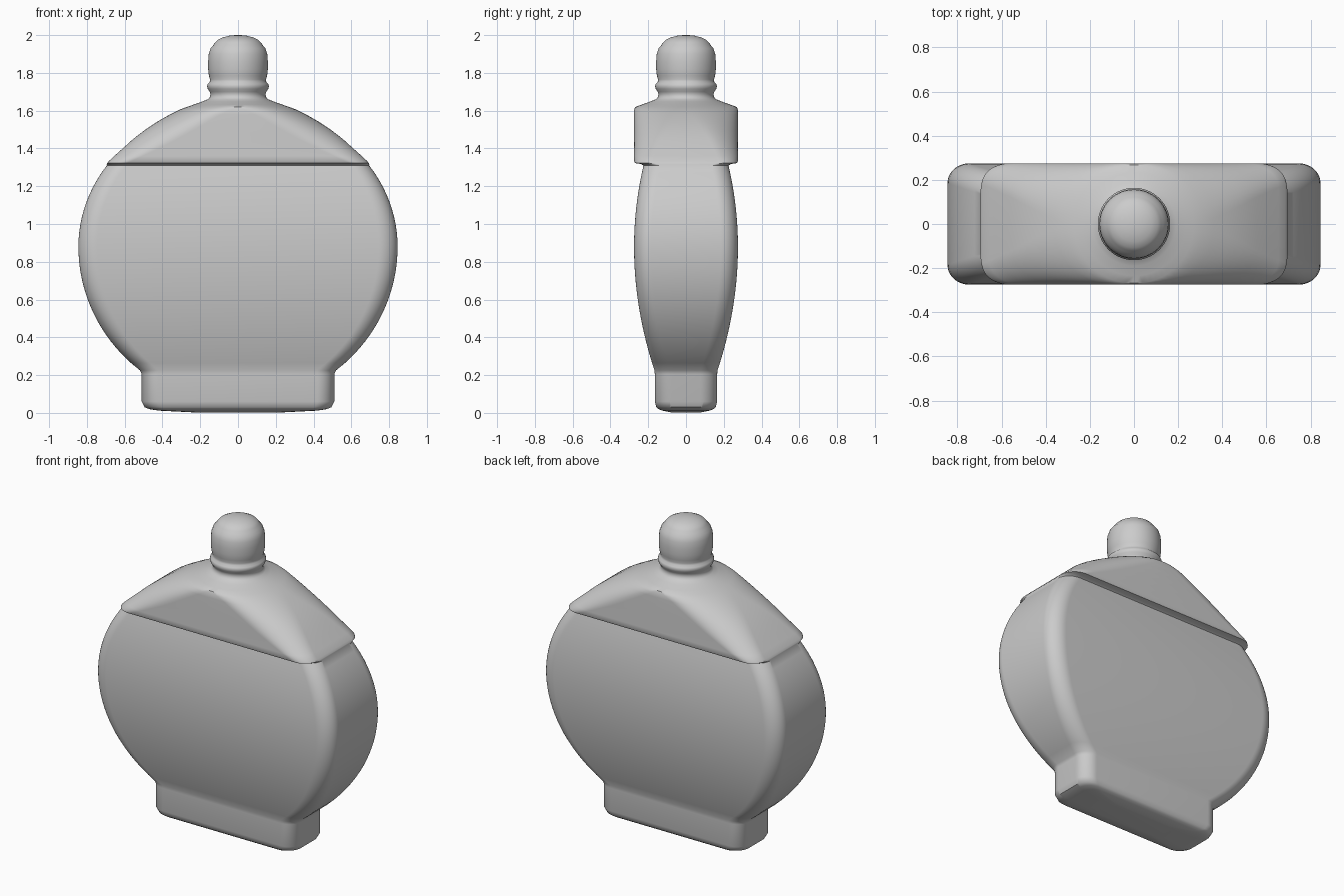
import bpy, bmesh, math

N = 14  # segments per rounded corner


def section(z, hw, hd, rx, ry):
    """Rounded rectangle with elliptical corners at height z."""
    rx, ry = min(rx, hw), min(ry, hd)
    pts = []
    for q, (sx, sy) in enumerate([(1, 1), (-1, 1), (-1, -1), (1, -1)]):
        for i in range(N + 1):
            a = (q + i / N) * math.pi / 2
            pts.append((sx * (hw - rx) + rx * math.cos(a),
                        sy * (hd - ry) + ry * math.sin(a), z))
    return pts


def loft(name, rows):
    bm = bmesh.new()
    rings = [[bm.verts.new(p) for p in section(*r)] for r in rows]
    n = len(rings[0])
    for a, b in zip(rings, rings[1:]):
        for i in range(n):
            j = (i + 1) % n
            bm.faces.new((a[i], a[j], b[j], b[i]))
    bm.faces.new(rings[0][::-1])
    bm.faces.new(rings[-1])
    bmesh.ops.remove_doubles(bm, verts=bm.verts, dist=1e-5)
    bmesh.ops.recalc_face_normals(bm, faces=bm.faces)
    me = bpy.data.meshes.new(name)
    bm.to_mesh(me)
    bm.free()
    ob = bpy.data.objects.new(name, me)
    bpy.context.collection.objects.link(ob)
    bpy.context.view_layer.objects.active = ob
    ob.select_set(True)
    bpy.ops.object.shade_smooth_by_angle(angle=math.radians(40))
    ob.select_set(False)


# foot of the bottle
rows = [(0.003, 0.24, 0.08, 0.04, 0.04), (0.012, 0.42, 0.125, 0.06, 0.06),
        (0.02, 0.47, 0.145, 0.08, 0.08), (0.03, 0.495, 0.157, 0.09, 0.09),
        (0.06, 0.51, 0.165, 0.09, 0.09), (0.205, 0.51, 0.165, 0.09, 0.09)]

# rounded flat body
for i in range(29):
    z = 0.225 + (1.31 - 0.225) * i / 28
    if z < 0.88:
        hw = 0.845 * math.sqrt(1 - ((z - 0.88) / 0.83) ** 2)
        hd = 0.275 - 0.108 * ((0.88 - z) / 0.655) ** 2
    else:
        hw = 0.845 * math.sqrt(1 - ((z - 0.88) / 0.755) ** 2)
        hd = 0.275 - 0.05 * ((z - 0.88) / 0.43) ** 2
    rows.append((z, hw, hd, 0.10, 0.09))

# overhanging shoulder, blending from rounded box to circle
rows += [(1.318, 0.695, 0.24, 0.10, 0.09), (1.322, 0.692, 0.268, 0.10, 0.10),
         (1.332, 0.685, 0.275, 0.12, 0.10), (1.36, 0.655, 0.275, 0.15, 0.11),
         (1.40, 0.61, 0.275, 0.19, 0.13), (1.45, 0.555, 0.275, 0.235, 0.155),
         (1.50, 0.49, 0.275, 0.26, 0.19), (1.54, 0.43, 0.275, 0.27, 0.22),
         (1.58, 0.36, 0.275, 0.27, 0.25), (1.605, 0.31, 0.275, 0.27, 0.265),
         (1.62, 0.27, 0.268, 0.26, 0.26), (1.632, 0.235, 0.235, 1, 1),
         (1.648, 0.19, 0.19, 1, 1), (1.66, 0.16, 0.16, 1, 1)]

# neck ring and domed stopper
neck = [(1.67, 0.15), (1.685, 0.145), (1.70, 0.15), (1.715, 0.16),
        (1.73, 0.164), (1.742, 0.16), (1.752, 0.15), (1.765, 0.148),
        (1.785, 0.154), (1.82, 0.158), (1.86, 0.158), (1.90, 0.155),
        (1.93, 0.145), (1.945, 0.132), (1.96, 0.122), (1.975, 0.107),
        (1.988, 0.08), (1.997, 0.045), (2.0, 0.012)]
rows += [(z, r, r, 1, 1) for z, r in neck]

loft("bottle", rows)
